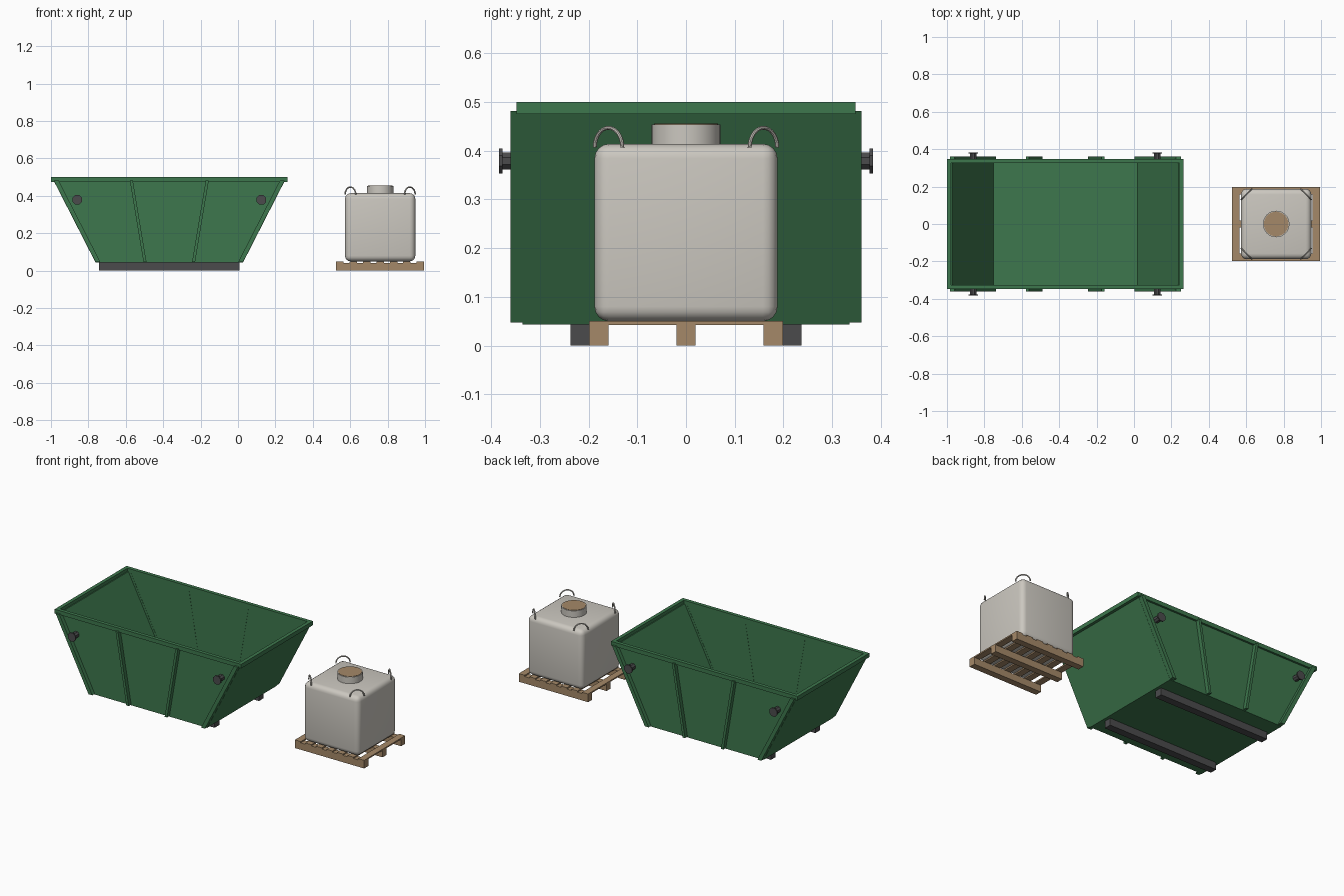
import bpy, bmesh, math
from mathutils import Matrix, Vector

if "Cube" in bpy.data.objects:
    bpy.data.objects.remove(bpy.data.objects["Cube"])


def material(name, rgb):
    m = bpy.data.materials.new(name)
    m.diffuse_color = (*rgb, 1)
    m.use_nodes = True
    m.node_tree.nodes["Principled BSDF"].inputs["Base Color"].default_value = m.diffuse_color
    return m


GREEN = material("container green", (0.047, 0.185, 0.074))
DARK = material("dark steel", (0.07, 0.07, 0.073))
CREAM = material("tank cream", (0.60, 0.575, 0.525))
WOOD = material("pallet wood", (0.375, 0.25, 0.14))


def finish(name, bm, mat, smooth=False):
    bmesh.ops.recalc_face_normals(bm, faces=bm.faces)
    me = bpy.data.meshes.new(name)
    bm.to_mesh(me)
    bm.free()
    me.materials.append(mat)
    ob = bpy.data.objects.new(name, me)
    bpy.context.collection.objects.link(ob)
    if smooth:
        bpy.ops.object.select_all(action='DESELECT')
        ob.select_set(True)
        bpy.context.view_layer.objects.active = ob
        bpy.ops.object.shade_smooth_by_angle(angle=math.radians(40))
    return ob


def add_box(bm, x0, x1, y0, y1, z0, z1):
    mat = Matrix.Translation(((x0 + x1) / 2, (y0 + y1) / 2, (z0 + z1) / 2))
    mat = mat @ Matrix.Diagonal((x1 - x0, y1 - y0, z1 - z0, 1))
    bmesh.ops.create_cube(bm, size=1, matrix=mat)


def add_prism(bm, profile, y0, y1):
    """Extrude an xz profile along y."""
    a = [bm.verts.new((x, y0, z)) for x, z in profile]
    b = [bm.verts.new((x, y1, z)) for x, z in profile]
    n = len(profile)
    bm.faces.new(a)
    bm.faces.new(b[::-1])
    for i in range(n):
        j = (i + 1) % n
        bm.faces.new((a[i], b[i], b[j], a[j]))


def add_cylinder(bm, r, centre, depth, segs, rot=Matrix()):
    bmesh.ops.create_cone(bm, cap_ends=True, segments=segs, radius1=r, radius2=r,
                          depth=depth, matrix=Matrix.Translation(centre) @ rot)


SX = -0.3675          # skip centre in x
TX = 0.76             # tank and pallet centre in x

# Open tapered skip: nested rings from outer floor, over the lip, to inner floor
bm = bmesh.new()
rings = []
for hx, hy, z in ((0.394, 0.336, 0.043), (0.6175, 0.336, 0.48),
                  (0.605, 0.328, 0.48), (0.385, 0.328, 0.05)):
    rings.append([bm.verts.new((SX + sx * hx, sy * hy, z))
                  for sx, sy in ((-1, -1), (1, -1), (1, 1), (-1, 1))])
for lo, hi in zip(rings, rings[1:]):
    for i in range(4):
        j = (i + 1) % 4
        bm.faces.new((lo[i], lo[j], hi[j], hi[i]))
bm.faces.new(rings[0])
bm.faces.new(rings[-1])
finish("skip_body", bm, GREEN)

# Rim bars round the opening
bm = bmesh.new()
for s in (-1, 1):
    y = sorted((s * 0.326, s * 0.348))
    add_box(bm, SX - 0.6325, SX + 0.6325, *y, 0.475, 0.5)
    x = sorted((SX + s * 0.6105, SX + s * 0.6325))
    add_box(bm, *x, -0.326, 0.326, 0.475, 0.5)
finish("skip_rim", bm, GREEN)

# Side ribs: sloped end ribs and two leaning middle ribs on each side
bm = bmesh.new()
for s in (-1, 1):
    y = sorted((s * 0.327, s * 0.36))
    for m in (-1, 1):
        for top, bottom, w in ((0.6175, 0.395, 0.026), (0.211, 0.138, 0.016)):
            add_prism(bm, [(SX + m * top, 0.482), (SX + m * (top - w), 0.482),
                           (SX + m * (bottom - w), 0.047), (SX + m * bottom, 0.047)], *y)
finish("skip_ribs", bm, GREEN)

# Lifting lugs: shaft with a wider end disc
bm = bmesh.new()
turn = Matrix.Rotation(math.pi / 2, 4, 'X') @ Matrix.Rotation(math.pi / 8, 4, 'Z')
for x in (SX - 0.4925, SX + 0.4925):
    for s in (-1, 1):
        add_cylinder(bm, 0.019, (x, s * 0.355, 0.379), 0.045, 8, turn)
        add_cylinder(bm, 0.028, (x, s * 0.380, 0.379), 0.007, 8, turn)
finish("lifting_lugs", bm, DARK)

# Floor runners
bm = bmesh.new()
for s in (-1, 1):
    y = sorted((s * 0.192, s * 0.237))
    add_box(bm, SX - 0.375, SX + 0.375, *y, 0, 0.044)
finish("skip_runners", bm, DARK)

# Pallet: three bearers and cross slats
bm = bmesh.new()
for y in (-0.179, 0, 0.179):
    add_box(bm, TX - 0.235, TX + 0.235, y - 0.02, y + 0.02, 0, 0.042)
finish("pallet_bearers", bm, WOOD)
bm = bmesh.new()
for i in range(7):
    x = TX - 0.215 + i * 0.43 / 6
    add_box(bm, x - 0.02, x + 0.02, -0.199, 0.199, 0.042, 0.05)
finish("pallet_slats", bm, WOOD)

# Rounded tank
bm = bmesh.new()
add_box(bm, TX - 0.188, TX + 0.188, -0.188, 0.188, 0.05, 0.414)
bmesh.ops.bevel(bm, geom=bm.edges[:], offset=0.03, segments=4, profile=0.5, affect='EDGES')
finish("tank_body", bm, CREAM, True)

# Filler neck and its lid plate
bm = bmesh.new()
add_cylinder(bm, 0.071, (TX, 0, 0.430), 0.048, 32)
finish("tank_neck", bm, CREAM, True)
bm = bmesh.new()
add_cylinder(bm, 0.066, (TX, 0, 0.454), 0.004, 32)
finish("tank_lid", bm, WOOD, True)

# Arched lifting loops set diagonally across the top corners
bm = bmesh.new()
R, r, N, M = 0.040, 0.004, 16, 8
for sx in (-1, 1):
    for sy in (-1, 1):
        out = Vector((sx, sy, 0)).normalized()
        side = Vector((-sy, sx, 0)).normalized()
        centre = Vector((TX + sx * 0.159, sy * 0.159, 0.407))
        loops = []
        for i in range(N + 1):
            a = math.pi * i / N
            d = side * math.cos(a) + Vector((0, 0, math.sin(a)))
            loops.append([bm.verts.new(centre + d * (R + r * math.cos(b)) + out * r * math.sin(b))
                          for b in (2 * math.pi * k / M for k in range(M))])
        for p, q in zip(loops, loops[1:]):
            for k in range(M):
                n = (k + 1) % M
                bm.faces.new((p[k], p[n], q[n], q[k]))
        bm.faces.new(loops[0])
        bm.faces.new(loops[-1])
finish("tank_loops", bm, CREAM, True)
